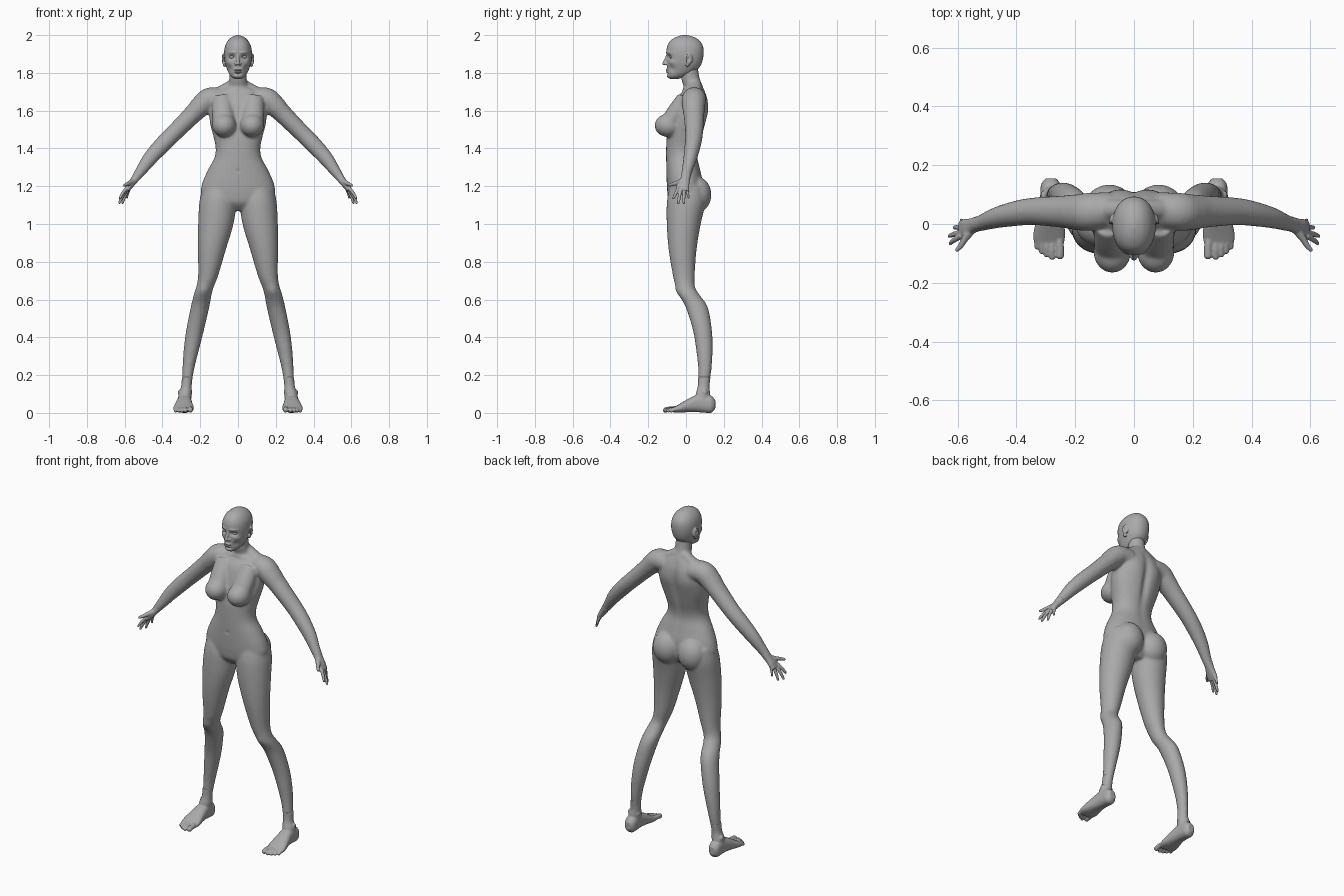
import bpy, bmesh, math
from mathutils import Vector, Matrix

skin = bpy.data.materials.new("clay_grey")
skin.diffuse_color = (0.4, 0.4, 0.4, 1)


def spline(rows, steps):
    """Catmull-Rom through rows of numbers."""
    rows = [rows[0]] + rows + [rows[-1]]
    out = []
    for i in range(1, len(rows) - 2):
        for k in range(steps):
            t = k / steps
            out.append([0.5 * (2 * b + (c - a) * t + (2 * a - 5 * b + 4 * c - d) * t * t
                               + (3 * b - a - 3 * c + d) * t ** 3)
                        for a, b, c, d in zip(*rows[i - 1:i + 3])])
    return out + [list(rows[-1])]


def tube(bm, rows, ref=(0, 1, 0), axis=None, s=1, power=2.0, steps=5, n=32):
    """Loft of rows (x, y, z, radius along ref, radius across); s mirrors x."""
    pts = spline(rows, steps)
    rings = []
    for i, (x, y, z, ra, rb) in enumerate(pts):
        a, b = pts[max(i - 1, 0)], pts[min(i + 1, len(pts) - 1)]
        t = Vector(axis) if axis else (Vector(b[:3]) - Vector(a[:3])).normalized()
        v = t.cross(Vector(ref)).normalized()
        u = v.cross(t)
        ring = []
        for k in range(n):
            c, d = math.cos(math.tau * k / n), math.sin(math.tau * k / n)
            c = math.copysign(abs(c) ** (2 / power), c)
            d = math.copysign(abs(d) ** (2 / power), d)
            p = Vector((x, y, z)) + u * (c * ra) + v * (d * rb)
            ring.append(bm.verts.new((p.x * s, p.y, p.z)))
        rings.append(ring)
    for r, q in zip(rings, rings[1:]):
        for k in range(n):
            bm.faces.new((r[k], r[(k + 1) % n], q[(k + 1) % n], q[k]))
    bm.faces.new(rings[0])
    bm.faces.new(rings[-1])


def blob(bm, pos, size, s=1, turn=0):
    m = (Matrix.Translation((pos[0] * s, pos[1], pos[2])) @ Matrix.Rotation(turn * s, 4, 'Z')
         @ Matrix.Diagonal((*size, 1)))
    bmesh.ops.create_icosphere(bm, subdivisions=4, radius=1, matrix=m)


def digit(bm, rows, s, ref=(0, 1, 0)):
    """Finger or toe from rows (x, y, z, radius) with a round tip."""
    tube(bm, [(*r, r[3]) for r in rows], ref=ref, s=s, n=16)
    blob(bm, rows[-1][:3], (rows[-1][3],) * 3, s)


def finish(name, bm, voxel=0, smooth=0):
    """Fuse overlapping shapes into one smooth skin."""
    bmesh.ops.recalc_face_normals(bm, faces=bm.faces)
    me = bpy.data.meshes.new(name)
    bm.to_mesh(me)
    bm.free()
    ob = bpy.data.objects.new(name, me)
    bpy.context.collection.objects.link(ob)
    if voxel:
        r = ob.modifiers.new("fuse", 'REMESH')
        r.mode = 'VOXEL'
        r.voxel_size = voxel
        m = ob.modifiers.new("relax", 'SMOOTH')
        m.factor, m.iterations = 0.5, smooth
        dg = bpy.context.evaluated_depsgraph_get()
        new = bpy.data.meshes.new_from_object(ob.evaluated_get(dg))
        ob.modifiers.clear()
        ob.data = new
    ob.data.materials.clear()
    ob.data.materials.append(skin)
    for p in ob.data.polygons:
        p.use_smooth = True
        p.material_index = 0
    return ob


def push(ob, pos, size, move):
    """Soft sculpt stroke, mirrored across x."""
    for s in ((1, -1) if pos[0] else (1,)):
        c, mv = Vector((pos[0] * s, *pos[1:])), Vector((move[0] * s, *move[1:]))
        for v in ob.data.vertices:
            d = sum(((v.co[i] - c[i]) / size[i]) ** 2 for i in range(3))
            if d < 6:
                v.co += mv * math.exp(-d)


# Body: torso rows are height, half width, front, back
torso = [(1.07, .05, -.05, .05), (1.11, .15, -.088, .08), (1.16, .195, -.098, .09),
         (1.22, .188, -.102, .09), (1.29, .157, -.104, .075), (1.35, .125, -.105, .062),
         (1.40, .118, -.105, .067), (1.46, .129, -.102, .085), (1.53, .147, -.09, .103),
         (1.60, .153, -.072, .116), (1.66, .145, -.05, .114), (1.70, .115, -.02, .102),
         (1.73, .055, 0, .09)]
# Leg rows are height, outer x, inner x, front, back
leg = [(1.20, .185, .015, -.085, .1), (1.12, .204, .008, -.101, .105), (1.0, .211, .024, -.102, .078),
       (.865, .212, .064, -.092, .056), (.73, .211, .104, -.07, .046), (.67, .22, .127, -.055, .047),
       (.63, .233, .139, -.042, .068), (.56, .25, .152, -.002, .115), (.44, .274, .18, .036, .137),
       (.34, .287, .205, .053, .141), (.24, .294, .23, .064, .136), (.15, .298, .245, .065, .125),
       (.07, .31, .25, .06, .13)]
arm = [(.08, .048, 1.665, .058, .055), (.15, .042, 1.662, .064, .06), (.195, .04, 1.625, .061, .057),
       (.24, .042, 1.58, .055, .05), (.34, .043, 1.48, .047, .045), (.40, .036, 1.42, .043, .044),
       (.465, .022, 1.348, .036, .039), (.515, .005, 1.28, .028, .029), (.548, -.005, 1.235, .025, .022)]
bm = bmesh.new()
tube(bm, [(0, (f + b) / 2, z, (b - f) / 2, w) for z, w, f, b in torso], axis=(0, 0, 1), power=2.2, n=48)
tube(bm, [(0, .05, 1.66, .06, .07), (0, .042, 1.72, .053, .057), (0, .024, 1.77, .049, .046),
          (0, .015, 1.85, .046, .046)], axis=(0, 0, 1))
for s in (1, -1):
    tube(bm, [((o + i) / 2, (f + b) / 2, z, (b - f) / 2, (o - i) / 2) for z, o, i, f, b in leg],
         axis=(0, 0, -1), s=s)
    tube(bm, arm, s=s)
    tube(bm, [(.02, .05, 1.745, .03, .026), (.11, .05, 1.69, .035, .03)], s=s)   # neck slope
    blob(bm, (.084, .058, 1.155), (.084, .076, .095), s)                         # buttock
    blob(bm, (.074, -.093, 1.522), (.064, .073, .062), s)                        # breast
    tube(bm, [(.085, -.005, 1.67, .04, .05), (.08, -.045, 1.60, .05, .058),
              (.075, -.09, 1.53, .05, .058)], s=s)
body = finish("body", bm, .007, 9)
push(body, (0, .115, 1.5), (.022, .05, .17), (0, -.016, 0))     # spine groove
push(body, (.075, .12, 1.6), (.045, .04, .07), (0, .006, 0))    # shoulder blades
push(body, (.04, -.03, 1.715), (.05, .03, .01), (0, -.006, 0))  # collar bones
push(body, (0, -.1, 1.28), (.007, .02, .009), (0, .006, 0))     # navel
push(body, (.185, -.045, .65), (.025, .03, .03), (0, -.005, 0)) # knee caps

# Head: rows are height, half width, front, back
skull = [(1.768, .018, -.086, -.04), (1.78, .036, -.096, -.005), (1.80, .05, -.099, .04),
         (1.83, .062, -.1, .072), (1.86, .07, -.101, .086), (1.90, .074, -.104, .093),
         (1.94, .069, -.1, .09), (1.97, .054, -.083, .072), (1.99, .032, -.052, .042),
         (2.0, .006, -.018, .006)]
bm = bmesh.new()
tube(bm, [(0, (f + b) / 2, z, (b - f) / 2, w) for z, w, f, b in skull], axis=(0, 0, 1), power=2.15, n=48)
tube(bm, [(0, -.096, 1.897, .008, .008), (0, -.107, 1.87, .009, .008), (0, -.114, 1.851, .01, .010)])
blob(bm, (0, -.115, 1.849), (.010, .010, .009))                  # nose tip
blob(bm, (0, -.099, 1.8165), (.021, .009, .0055))                # upper lip
blob(bm, (0, -.098, 1.805), (.019, .009, .0055))                 # lower lip
blob(bm, (0, -.08, 1.785), (.026, .022, .015))                   # chin
for s in (1, -1):
    blob(bm, (.011, -.104, 1.847), (.008, .010, .007), s)        # nostril wing
    blob(bm, (.077, .017, 1.874), (.008, .02, .029), s, .4)      # ear
    blob(bm, (.072, .008, 1.847), (.008, .012, .016), s, .4)     # ear lobe
head = finish("head", bm, .0032, 3)
push(head, (.032, -.095, 1.884), (.018, .03, .012), (0, .016, 0))   # eye sockets
push(head, (.033, -.095, 1.908), (.022, .03, .007), (0, -.005, 0))  # brows
push(head, (.05, -.075, 1.855), (.016, .03, .014), (.003, -.004, 0))  # cheek bones
push(head, (.045, -.08, 1.82), (.014, .03, .016), (-.004, .004, 0)) # cheek hollows
push(head, (0, -.105, 1.811), (.02, .02, .0025), (0, .004, 0))      # mouth line
push(head, (0, -.1, 1.796), (.02, .02, .005), (0, .004, 0))         # below lip
push(head, (.087, .012, 1.873), (.008, .009, .014), (-.008, 0, 0))  # ear hollow

# Eyes
bm = bmesh.new()
for s in (1, -1):
    blob(bm, (.032, -.073, 1.884), (.015, .014, .010), s)
finish("eyes", bm)

# Hands
fingers = [((.596, -.046, 1.18), (.625, -.066, 1.137), .0085),
           ((.594, -.030, 1.173), (.628, -.041, 1.112), .0088),
           ((.586, -.011, 1.171), (.611, -.012, 1.112), .0085),
           ((.575, .006, 1.182), (.588, .013, 1.140), .0075)]
for s, side in ((1, "left"), (-1, "right")):
    bm = bmesh.new()
    tube(bm, [(.528, .002, 1.262, .025, .024), (.55, -.006, 1.232, .026, .020),
              (.57, -.016, 1.205, .034, .017), (.588, -.021, 1.177, .034, .012)], s=s, power=2.3)
    for a, b, r in fingers:
        root = [p + (q - p) * -.3 for p, q in zip(a, b)]
        mid = [(p + q) / 2 for p, q in zip(a, b)]
        mid[0] += .003
        digit(bm, [(*root, r * 1.1), (*mid, r), (*b, r * .75)], s)
    digit(bm, [(.552, -.018, 1.228, .016), (.575, -.05, 1.217, .012), (.589, -.073, 1.21, .0095),
               (.602, -.088, 1.205, .007)], s, ref=(0, 0, 1))
    finish(side + "_hand", bm, .003, 3)

# Feet
toes = [(.252, -.106, .0145), (.278, -.112, .0105), (.297, -.104, .010),
        (.314, -.093, .0095), (.330, -.078, .009)]
for s, side in ((1, "left"), (-1, "right")):
    bm = bmesh.new()
    tube(bm, [(.283, .155, .045, .018, .022), (.283, .135, .045, .033, .044), (.283, .10, .05, .036, .049),
              (.284, .06, .05, .039, .046), (.286, .015, .04, .046, .036), (.288, -.03, .026, .054, .024),
              (.289, -.06, .018, .052, .015), (.287, -.072, .016, .045, .012)],
         ref=(1, 0, 0), axis=(0, -1, 0), s=s, power=2.4)
    tube(bm, [(.27, .097, .19, .033, .027), (.273, .093, .14, .031, .028), (.28, .09, .1, .038, .035),
              (.283, .09, .06, .04, .034)], axis=(0, 0, -1), s=s)
    for sx in (-1, 1):
        blob(bm, (.28 + .027 * sx, .097, .108), (.011, .016, .016), s)           # ankle bone
    for x, y, r in toes:
        digit(bm, [(x * .9 + .029, y + .06, .022, r), (x, y + .028, .021, r * .95),
                   (x, y, r + .002, r)], s, ref=(1, 0, 0))
    finish(side + "_foot", bm, .0035, 4)
